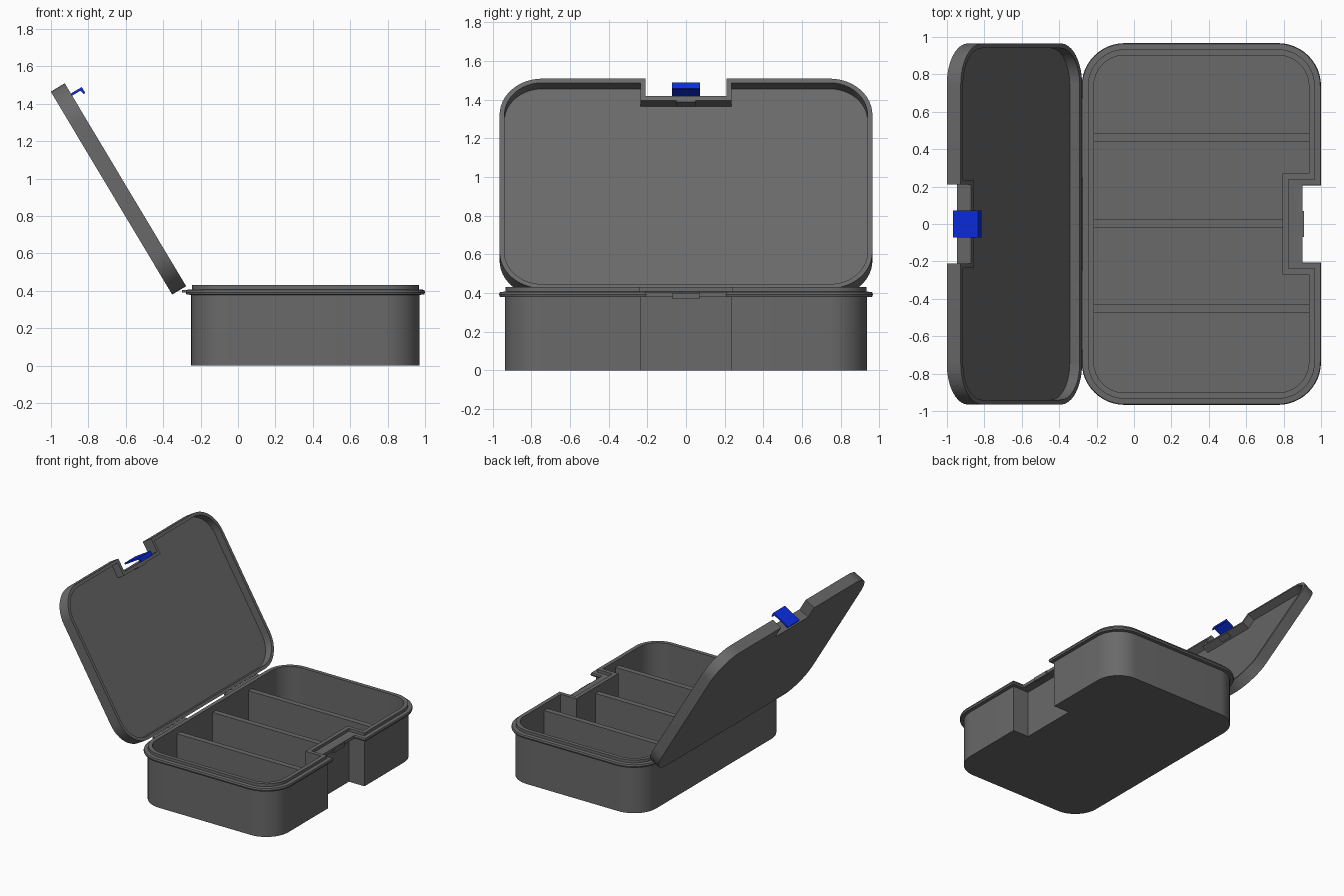
import bpy, bmesh, math
from mathutils import Matrix, Vector

if "Cube" in bpy.data.objects:
    bpy.data.objects.remove(bpy.data.objects["Cube"])


def colour(name, rgb):
    mat = bpy.data.materials.new(name)
    mat.diffuse_color = (*rgb, 1)
    mat.use_nodes = True
    mat.node_tree.nodes["Principled BSDF"].inputs["Base Color"].default_value = mat.diffuse_color
    return mat


dark = colour("dark_plastic", (0.142, 0.142, 0.142))
blue = colour("latch_blue", (0.003, 0.026, 0.75))


def finish(name, bm, matrix=None, material=dark):
    if matrix:
        bm.transform(matrix)
    bmesh.ops.recalc_face_normals(bm, faces=bm.faces)
    mesh = bpy.data.meshes.new(name)
    bm.to_mesh(mesh)
    bm.free()
    mesh.materials.append(material)
    obj = bpy.data.objects.new(name, mesh)
    bpy.context.collection.objects.link(obj)
    return obj


def outline(x0, x1, yh, r, nx, ny, d):
    """Rounded rectangle with a notch in its +x side, offset outwards by d."""
    pts = []
    for cx, cy, start in ((x1 - r, yh - r, 0), (x0 + r, yh - r, 90),
                          (x0 + r, r - yh, 180), (x1 - r, r - yh, 270)):
        for i in range(13):
            a = math.radians(start + i * 7.5)
            pts.append((cx + (r + d) * math.cos(a), cy + (r + d) * math.sin(a)))
    n = ny - d
    return pts + [(x1 + d, -n), (nx + d, -n), (nx + d, n), (x1 + d, n)]


def tray(name, shape, profile, matrix=None):
    """Loft the notched outline through (offset, height) steps, capped at both ends."""
    bm = bmesh.new()
    loops = [[bm.verts.new((x, y, z)) for x, y in outline(*shape, d)]
             for d, z in profile]
    for a, b in zip(loops, loops[1:]):
        for i in range(len(a)):
            j = (i + 1) % len(a)
            bm.faces.new((a[i], a[j], b[j], b[i]))
    bm.faces.new(loops[0])
    bm.faces.new(loops[-1])
    obj = finish(name, bm, matrix)
    bpy.ops.object.select_all(action='DESELECT')
    obj.select_set(True)
    bpy.context.view_layer.objects.active = obj
    bpy.ops.object.shade_smooth_by_angle(angle=math.radians(30))
    return obj


def box(name, lo, hi, matrix=None):
    bm = bmesh.new()
    bmesh.ops.create_cube(bm, size=1)
    for v in bm.verts:
        v.co = [l + (c + 0.5) * (h - l) for l, h, c in zip(lo, hi, v.co)]
    return finish(name, bm, matrix)


# Hollow base with flange and raised lip
tray("base", (-0.25, 0.97, 0.937, 0.20, 0.83, 0.235),
     [(0, 0), (0, 0.378), (0.026, 0.38), (0.03, 0.392), (0.026, 0.405),
      (-0.003, 0.407), (-0.003, 0.43), (-0.035, 0.43), (-0.035, 0.03)])

# Wider flange in the notch, with a catch for the latch
box("notch_flange", (0.82, -0.21, 0.38), (0.90, 0.21, 0.405))
box("latch_catch", (0.89, -0.07, 0.37), (0.91, 0.07, 0.40))

# Compartment dividers
for i, (y, x) in enumerate(((-0.453, 0.94), (0.002, 0.80), (0.462, 0.94))):
    box(f"divider_{i + 1}", (-0.22, y - 0.022, 0.02), (x, y + 0.022, 0.38))

# Hinge strips on both sides of the central gap
for side, y0, y1 in (("front", -0.67, -0.25), ("back", 0.25, 0.67)):
    box(f"hinge_{side}", (-0.30, y0, 0.39), (-0.25, y1, 0.405))

# Open lid: local x runs up the lid, local z points to its hollow side
t = math.radians(120.9)
lid_frame = Matrix.Translation((-0.352, 0, 0.38)) @ Matrix((
    (math.cos(t), 0, math.sin(t), 0),
    (0, -1, 0, 0),
    (math.sin(t), 0, -math.cos(t), 0),
    (0, 0, 0, 1)))
tray("lid", (0, 1.264, 0.965, 0.22, 1.158, 0.21),
     [(0, 0), (0, 0.087), (-0.025, 0.087), (-0.025, 0.025)], lid_frame)
box("lid_latch_mount", (1.125, -0.05, 0.04), (1.137, 0.05, 0.085), lid_frame)

# Blue hooked latch in the lid notch
hook = [(1.187, 0), (1.20, 0), (1.20, 0.155), (1.163, 0.155), (1.163, 0.145),
        (1.187, 0.138)]
bm = bmesh.new()
face = bm.faces.new([bm.verts.new((u, -0.073, w)) for u, w in hook])
ext = bmesh.ops.extrude_face_region(bm, geom=[face], use_keep_orig=True)
bmesh.ops.translate(bm, vec=Vector((0, 0.146, 0)),
                    verts=[g for g in ext["geom"] if isinstance(g, bmesh.types.BMVert)])
finish("latch", bm, lid_frame, blue)
